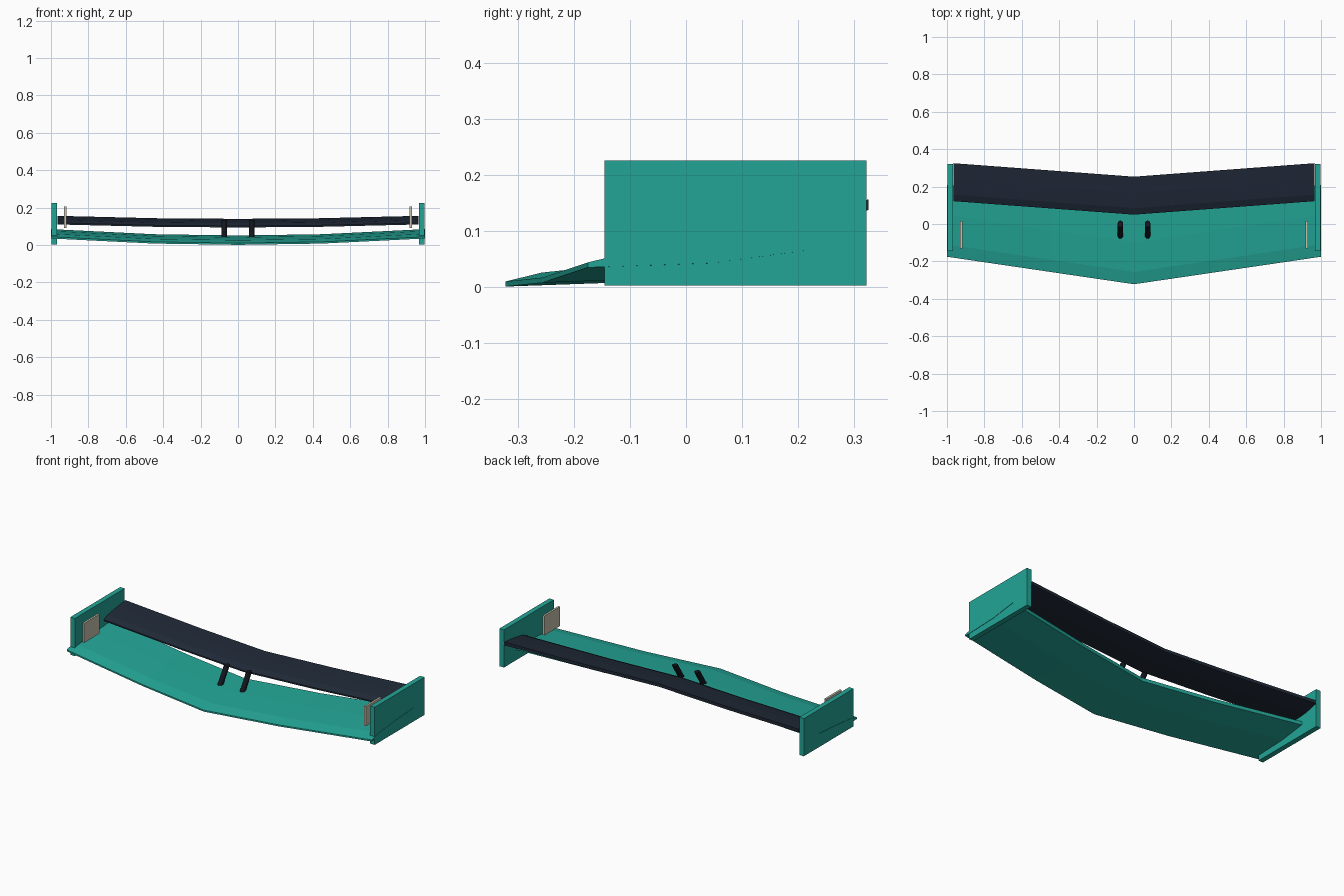
import bpy
import bmesh
import math

cube = bpy.data.objects.get("Cube")
if cube:
    bpy.data.objects.remove(cube, do_unlink=True)


def material(name, colour):
    mat = bpy.data.materials.new(name)
    mat.use_nodes = True
    mat.diffuse_color = (*colour, 1)
    mat.node_tree.nodes["Principled BSDF"].inputs["Base Color"].default_value = (*colour, 1)
    return mat


TEAL = material("teal", (0.017, 0.376, 0.305))
NAVY = material("dark navy", (0.014, 0.022, 0.038))
BLACK = material("near black", (0.006, 0.008, 0.013))
CREAM = material("warm grey", (0.58, 0.54, 0.43))


def loft(name, rings, mat):
    """Skin a row of matching closed rings and cap both ends."""
    bm = bmesh.new()
    rows = [[bm.verts.new(p) for p in ring] for ring in rings]
    for a, b in zip(rows, rows[1:]):
        n = len(a)
        for i in range(n):
            j = (i + 1) % n
            bm.faces.new((a[i], a[j], b[j], b[i]))
    bm.faces.new(rows[0])
    bm.faces.new(rows[-1])
    bmesh.ops.recalc_face_normals(bm, faces=bm.faces)
    mesh = bpy.data.meshes.new(name)
    bm.to_mesh(mesh)
    bm.free()
    mesh.materials.append(mat)
    obj = bpy.data.objects.new(name, mesh)
    bpy.context.collection.objects.link(obj)
    return obj


def box(name, x, y, z, mat):
    return loft(name, [[(u, y[0], z[0]), (u, y[1], z[0]), (u, y[1], z[1]), (u, y[0], z[1])]
                       for u in x], mat)


# Wing section: fraction of chord, fraction of height
SECTION = [(0, 0), (0, 0.18), (0.17, 0.5), (0.58, 0.8), (1, 1), (1, 0.6), (0.58, 0.16)]


def wing(name, half, chord, height, front, base, sweep, rise, mat):
    rings = []
    for t in (-1, -0.45, 0, 0.45, 1):
        y0 = front + sweep * abs(t)
        z0 = base + rise * t * t
        rings.append([(t * half, y0 + u * chord, z0 + v * height) for u, v in SECTION])
    return loft(name, rings, mat)


# Swept lower plane and upper flap
wing("main_plane", 1.0, 0.385, 0.05, -0.322, 0.001, 0.147, 0.034, TEAL)
wing("upper_flap", 0.965, 0.203, 0.046, 0.05, 0.094, 0.072, 0.016, NAVY)

for side, s in (("left", 1), ("right", -1)):
    # Vertical plates at the tips and small fences just inside them
    box(side + "_endplate", (0.968 * s, 0.998 * s), (-0.145, 0.322), (0.003, 0.226), TEAL)
    box(side + "_fence", (0.917 * s, 0.929 * s), (-0.13, 0.015), (0.09, 0.205), CREAM)
    # Leaning support post
    rings = []
    for y, z in ((-0.066, 0.033), (0.0, 0.135)):
        rings.append([(0.073 * s + 0.015 * math.cos(k * math.tau / 12),
                       y + 0.019 * math.sin(k * math.tau / 12), z) for k in range(12)])
    loft(side + "_post", rings, BLACK)
